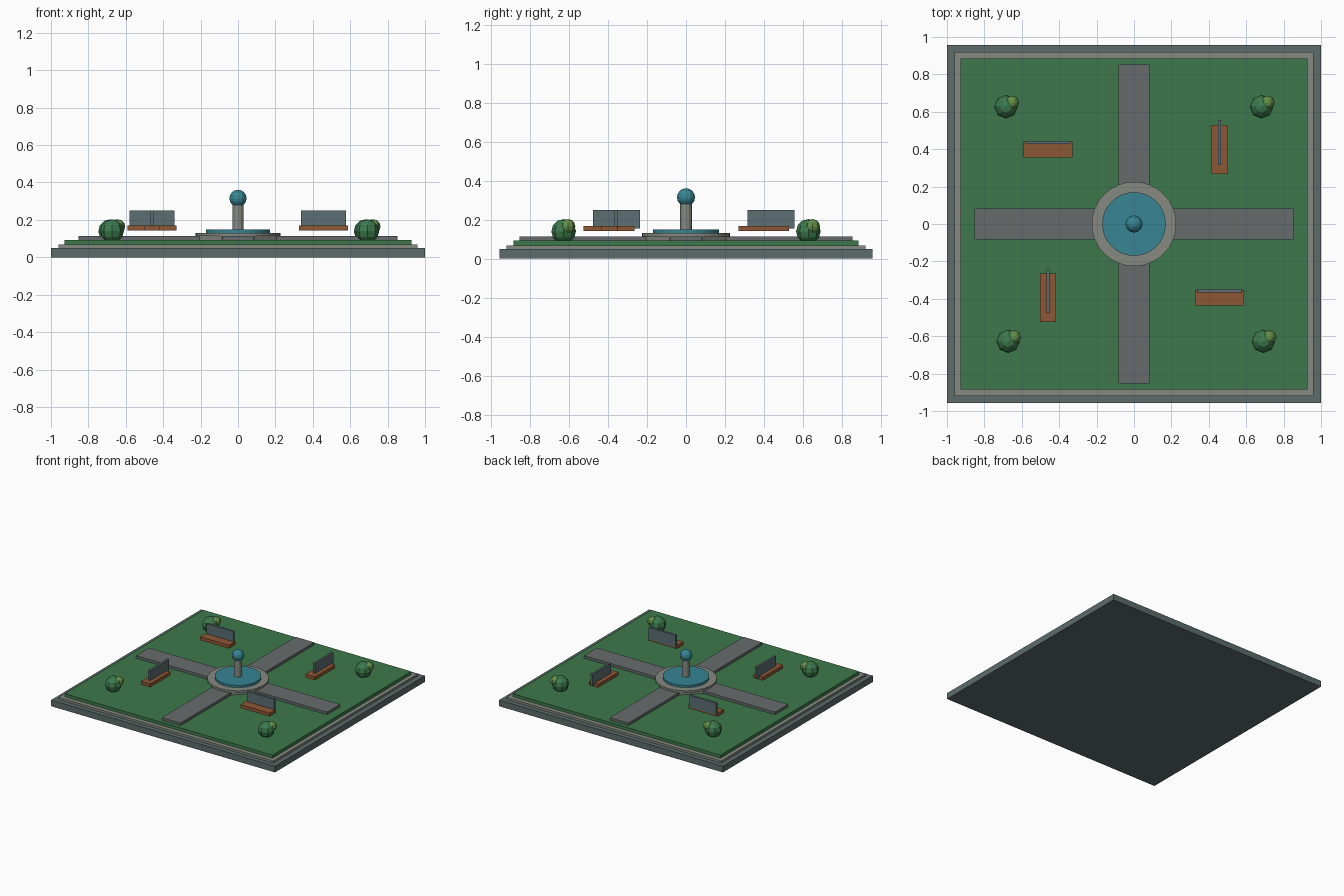
import bpy, math

if "Cube" in bpy.data.objects:
    bpy.data.objects.remove(bpy.data.objects["Cube"])


def mat(name, r, g, b):
    m = bpy.data.materials.new(name)
    m.diffuse_color = tuple((c / 255) ** 2.2 for c in (r, g, b)) + (1,)
    m.use_nodes = True
    m.node_tree.nodes["Principled BSDF"].inputs["Base Color"].default_value = m.diffuse_color
    return m


STONE = mat("dark_stone", 92, 108, 106)
KERB = mat("light_stone", 132, 136, 128)
GRASS = mat("grass", 64, 120, 76)
PATH = mat("paving", 102, 107, 108)
WATER = mat("water", 58, 132, 146)
WOOD = mat("wood", 140, 88, 56)
METAL = mat("metal", 92, 110, 114)
LEAF = mat("leaf", 62, 120, 78)
LEAF2 = mat("light_leaf", 100, 142, 74)


def finish(name, m):
    o = bpy.context.object
    o.name = name
    o.data.materials.append(m)
    return o


def box(name, m, x, y, z0, z1, sx, sy):
    bpy.ops.mesh.primitive_cube_add(size=1, location=(x, y, (z0 + z1) / 2))
    bpy.context.object.scale = (sx, sy, z1 - z0)
    return finish(name, m)


def drum(name, m, r, z0, z1, sides, turn=0):
    bpy.ops.mesh.primitive_cylinder_add(vertices=sides, radius=r, depth=z1 - z0,
                                        location=(0, 0, (z0 + z1) / 2), rotation=(0, 0, turn))
    return finish(name, m)


def ball(name, m, loc, r, seg, rings):
    bpy.ops.mesh.primitive_uv_sphere_add(segments=seg, ring_count=rings, radius=r, location=loc)
    return finish(name, m)


# stepped ground
box("base", STONE, 0, 0, 0, 0.05, 2.0, 1.914)
box("kerb", KERB, 0, 0, 0.04, 0.068, 1.92, 1.84)
box("lawn", GRASS, 0, 0, 0.06, 0.093, 1.856, 1.77)

# crossing paths
box("path_x", PATH, 0, 0, 0.085, 0.114, 1.708, 0.166)
box("path_y", PATH, 0, 0, 0.085, 0.1135, 0.166, 1.708)

# fountain
drum("basin", KERB, 0.222, 0.085, 0.125, 8, math.pi / 8)
drum("basin_rim", KERB, 0.226, 0.115, 0.131, 32)
drum("water", WATER, 0.17, 0.12, 0.149, 32)
drum("column", KERB, 0.03, 0.13, 0.285, 12)
ball("finial", WATER, (0, 0, 0.315), 0.046, 12, 8)

# benches: back panel always sits toward +y of its seat
for i, (x, y, lengthwise) in enumerate([(-0.46, 0.398, False), (0.457, 0.398, True),
                                        (-0.46, -0.394, True), (0.457, -0.394, False)]):
    seat, back = (0.26, 0.084), (0.24, 0.017)
    if lengthwise:
        seat, back = seat[::-1], back[::-1]
    box(f"bench_seat_{i}", WOOD, x, y, 0.142, 0.169, *seat)
    box(f"bench_back_{i}", METAL, x, y + 0.037, 0.154, 0.251, *back)

# bushes
for i, (x, y) in enumerate([(-0.684, 0.627), (0.682, 0.627), (-0.673, -0.627), (0.692, -0.627)]):
    ball(f"bush_{i}", LEAF, (x, y, 0.14), 0.063, 8, 6)
    ball(f"bush_clump_{i}", LEAF2, (x + 0.032, y + 0.022, 0.165), 0.038, 8, 6)
